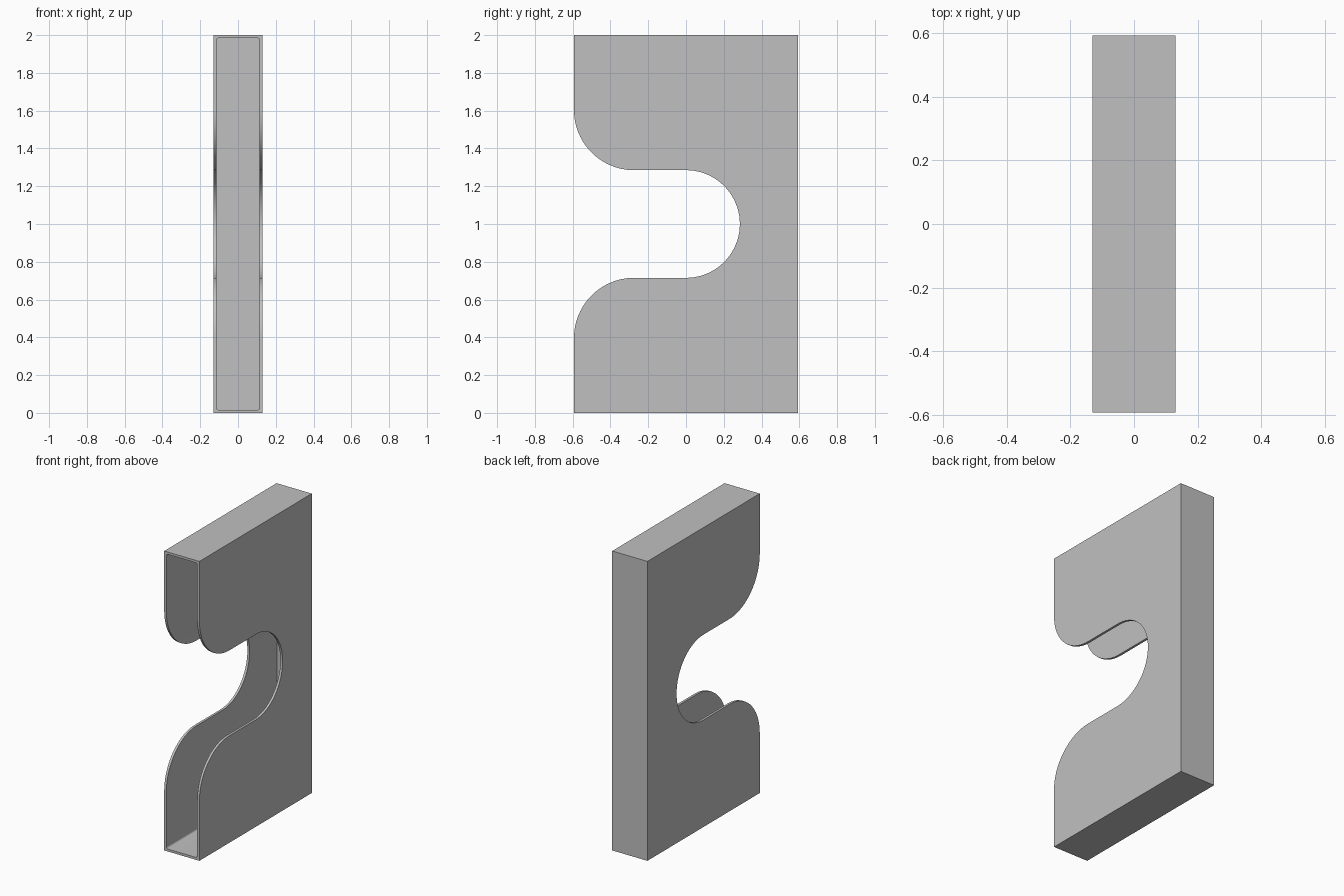
import bpy, bmesh
from math import cos, sin, pi

cube = bpy.data.objects.get("Cube")
if cube:
    bpy.data.objects.remove(cube, do_unlink=True)

HALF_W, HALF_D, HEIGHT = 0.13, 0.593, 2.0
WALL = 0.016           # sheet thickness
NOTCH_R = 0.285        # round end of the side notch
MOUTH_R = 0.318        # rounded lips where the notch meets the open front
CORNER_R = 0.012       # inner corners of the channel
MID = HEIGHT / 2


def arc(cx, cy, r, start, end, steps):
    """Points on an arc, angles in degrees."""
    angles = [(start + (end - start) * i / steps) * pi / 180 for i in range(steps + 1)]
    return [(cx + r * cos(a), cy + r * sin(a)) for a in angles]


def prism(name, points, offset):
    """Extrude a closed outline of 3D points along an offset."""
    bm = bmesh.new()
    face = bm.faces.new([bm.verts.new(p) for p in points])
    out = bmesh.ops.extrude_face_region(bm, geom=[face], use_keep_orig=True)
    moved = [g for g in out["geom"] if isinstance(g, bmesh.types.BMVert)]
    bmesh.ops.translate(bm, verts=moved, vec=offset)
    bmesh.ops.recalc_face_normals(bm, faces=bm.faces)
    mesh = bpy.data.meshes.new(name)
    bm.to_mesh(mesh)
    bm.free()
    obj = bpy.data.objects.new(name, mesh)
    bpy.context.collection.objects.link(obj)
    return obj


grey = bpy.data.materials.new("plain grey")
grey.use_nodes = True
grey.diffuse_color = (0.527, 0.527, 0.527, 1)
grey.node_tree.nodes["Principled BSDF"].inputs["Base Color"].default_value = grey.diffuse_color

# Side outline: rectangle with a round-ended notch open to the front
lip_y = -HALF_D + MOUTH_R
outline = [(-HALF_D, 0), (HALF_D, 0), (HALF_D, HEIGHT), (-HALF_D, HEIGHT)]
outline += arc(lip_y, MID + NOTCH_R + MOUTH_R, MOUTH_R, 180, 270, 24)
outline += arc(0, MID, NOTCH_R, 90, -90, 48)
outline += arc(lip_y, MID - NOTCH_R - MOUTH_R, MOUTH_R, 90, 180, 24)
channel = prism("notched_channel", [(-HALF_W, y, z) for y, z in outline], (2 * HALF_W, 0, 0))
channel.data.materials.append(grey)

# Cavity: rounded rectangle running from the open front to the back wall
in_x = HALF_W - WALL - CORNER_R
in_z = MID - WALL - CORNER_R
section = []
for i, (sx, sz) in enumerate([(1, 1), (-1, 1), (-1, -1), (1, -1)]):
    section += arc(sx * in_x, MID + sz * in_z, CORNER_R, 90 * i, 90 * i + 90, 6)
cavity = prism("cavity_cutter", [(x, -1, z) for x, z in section], (0, 1 + HALF_D - WALL, 0))
cavity.hide_render = True
cavity.data.materials.append(grey)

# Hollow the body and bake the cut
cut = channel.modifiers.new("hollow", "BOOLEAN")
cut.operation = "DIFFERENCE"
cut.solver = "EXACT"
cut.object = cavity
bpy.context.view_layer.update()
graph = bpy.context.evaluated_depsgraph_get()
hollow = bpy.data.meshes.new_from_object(channel.evaluated_get(graph))
channel.modifiers.clear()
channel.data = hollow
bpy.data.objects.remove(cavity, do_unlink=True)

# Smooth the curves, keep the edges crisp
bpy.ops.object.select_all(action="DESELECT")
channel.select_set(True)
bpy.context.view_layer.objects.active = channel
bpy.ops.object.shade_smooth_by_angle(angle=pi / 6)
